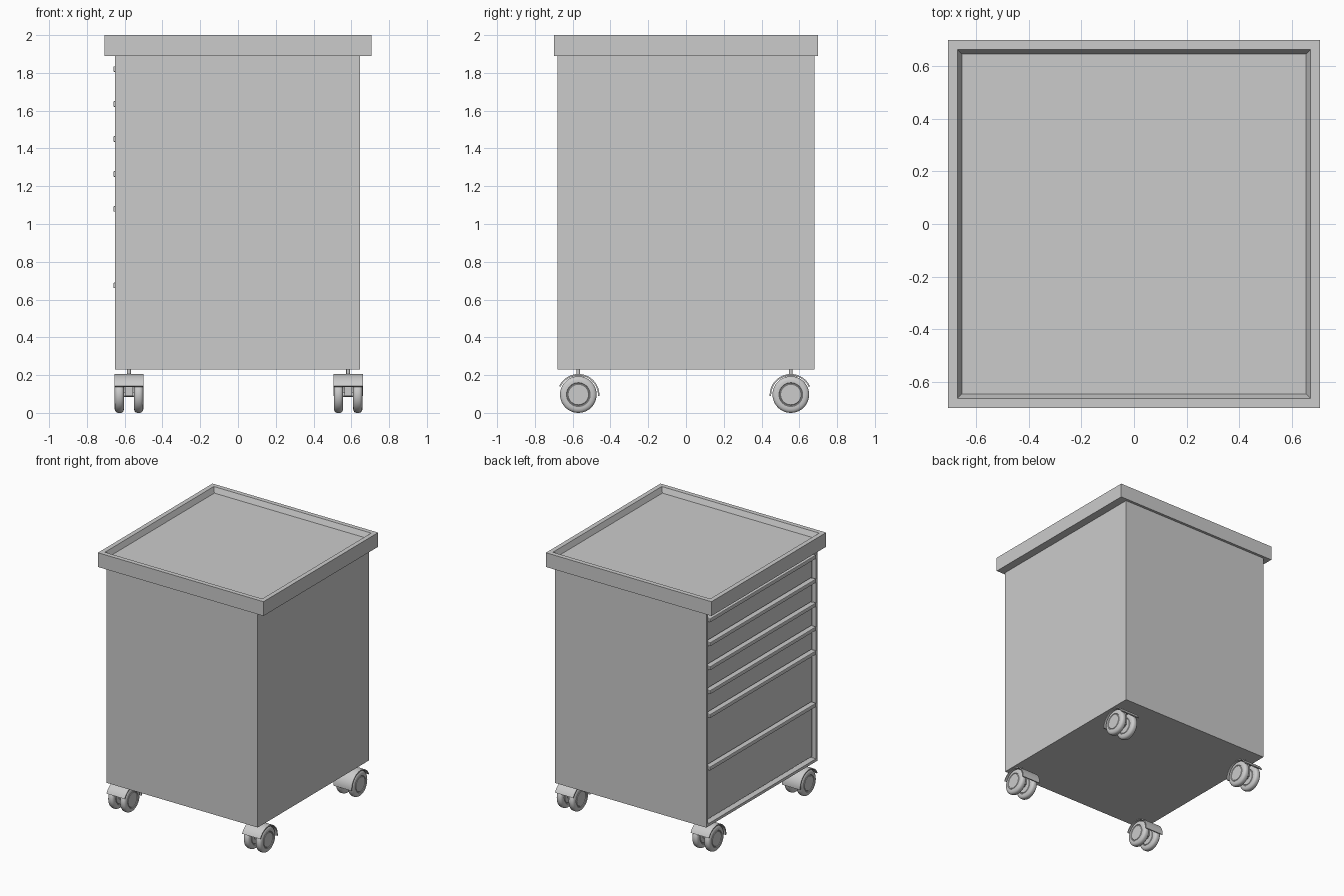
import bpy, bmesh
from math import radians, cos, sin, pi

if "Cube" in bpy.data.objects:
    bpy.data.objects.remove(bpy.data.objects["Cube"])


def finish(bm, name, smooth=False, bevel=0):
    bmesh.ops.recalc_face_normals(bm, faces=bm.faces)
    me = bpy.data.meshes.new(name)
    bm.to_mesh(me)
    bm.free()
    ob = bpy.data.objects.new(name, me)
    bpy.context.collection.objects.link(ob)
    if bevel:
        m = ob.modifiers.new("Bevel", 'BEVEL')
        m.width, m.segments = bevel, 2
    if smooth:
        bpy.ops.object.select_all(action='DESELECT')
        bpy.context.view_layer.objects.active = ob
        ob.select_set(True)
        bpy.ops.object.shade_smooth_by_angle(angle=radians(35))
    return ob


def box_bm(x, y, z):
    bm = bmesh.new()
    bmesh.ops.create_cube(bm, size=1)
    for v in bm.verts:
        v.co = [a + (b - a) * (c + 0.5) for (a, b), c in zip((x, y, z), v.co)]
    bm.normal_update()
    return bm


def box(name, x, y, z, bevel=0):
    return finish(box_bm(x, y, z), name, bevel=bevel)


def face_along(bm, axis, sign):
    return next(f for f in bm.faces if f.normal[axis] * sign > 0.9)


def revolve_x(name, profile, centre, steps=40):
    """Lathe an (x, radius) profile around an axis parallel to x."""
    bm = bmesh.new()
    rings = []
    for x, r in profile:
        rings.append([bm.verts.new((centre[0] + x,
                                    centre[1] + r * cos(2 * pi * i / steps),
                                    centre[2] + r * sin(2 * pi * i / steps)))
                      for i in range(steps)])
    for a, b in zip(rings, rings[1:]):
        for i in range(steps):
            j = (i + 1) % steps
            bm.faces.new((a[i], a[j], b[j], b[i]))
    bm.faces.new(rings[0])
    bm.faces.new(rings[-1])
    return finish(bm, name, smooth=True)


# Cabinet body, open recess on the -x side
bm = box_bm((-0.65, 0.645), (-0.68, 0.68), (0.23, 1.89))
front = face_along(bm, 0, -1)
bmesh.ops.inset_region(bm, faces=[front], thickness=0.03)
ext = bmesh.ops.extrude_face_region(bm, geom=[front])
for v in [g for g in ext['geom'] if isinstance(g, bmesh.types.BMVert)]:
    v.co.x += 0.05
bmesh.ops.delete(bm, geom=[front], context='FACES')
finish(bm, "cabinet_body")

# Worktop tray with a raised rim and sloping inner edge
bm = box_bm((-0.708, 0.708), (-0.70, 0.70), (1.89, 2.0))
top = face_along(bm, 2, 1)
bmesh.ops.inset_region(bm, faces=[top], thickness=0.05)
bmesh.ops.inset_region(bm, faces=[top], thickness=0.024)
for v in top.verts:
    v.co.z -= 0.04
finish(bm, "worktop_tray")

# Drawers with full-width bar handles at their top edges
handle_z = [1.82, 1.635, 1.45, 1.265, 1.08, 0.675]
lower = handle_z[1:] + [0.25]
for i, (hz, nz) in enumerate(zip(handle_z, lower), 1):
    box(f"drawer_front_{i}", (-0.627, -0.598), (-0.645, 0.645),
        (nz + 0.02, hz + 0.012))
    box(f"drawer_handle_{i}", (-0.66, -0.622), (-0.648, 0.648),
        (hz - 0.015, hz + 0.015), bevel=0.005)

# Wheel profile: rounded tyre with a groove around the hub on each side
half = [(0.024, 0.054), (0.021, 0.057), (0.021, 0.060), (0.025, 0.063),
        (0.025, 0.076), (0.022, 0.087), (0.016, 0.094), (0.008, 0.097)]
wheel_profile = [(-x, r) for x, r in half] + [(x, r) for x, r in reversed(half)]


def caster(cx, cy, s, tag):
    cz = 0.097
    for k, side in ((-1, "left"), (1, "right")):
        revolve_x(f"wheel_{side}_{tag}", wheel_profile, (cx + k * 0.051, cy, cz))
    # Axle between the wheels
    revolve_x(f"axle_{tag}", [(-0.035, 0.012), (0.035, 0.012)], (cx, cy, cz), 16)
    # Curved mudguard, reaching lower toward the cabinet centre
    bm = bmesh.new()
    n = 20
    rows = []
    for i in range(n + 1):
        a = radians(-3 + 158 * i / n)
        rows.append([bm.verts.new((cx + x, cy + s * r * cos(a), 0.094 + r * sin(a)))
                     for x, r in ((-0.078, 0.104), (0.078, 0.104),
                                  (0.078, 0.112), (-0.078, 0.112))])
    for a, b in zip(rows, rows[1:]):
        for i in range(4):
            j = (i + 1) % 4
            bm.faces.new((a[i], a[j], b[j], b[i]))
    bm.faces.new(rows[0])
    bm.faces.new(rows[-1])
    finish(bm, f"mudguard_{tag}", smooth=True)
    # Fork block and swivel stem
    box(f"fork_{tag}", (cx - 0.02, cx + 0.02), (cy - 0.03, cy + 0.03), (0.09, 0.2))
    bm = bmesh.new()
    bmesh.ops.create_cone(bm, cap_ends=True, segments=16, radius1=0.01,
                          radius2=0.01, depth=0.05)
    bmesh.ops.translate(bm, verts=bm.verts, vec=(cx, cy, 0.215))
    finish(bm, f"stem_{tag}", smooth=True)


# Four casters
for cx, xn in ((-0.577, "left"), (0.583, "right")):
    for cy, s, yn in ((-0.57, 1, "front"), (0.555, -1, "back")):
        caster(cx, cy, s, f"{yn}_{xn}")
